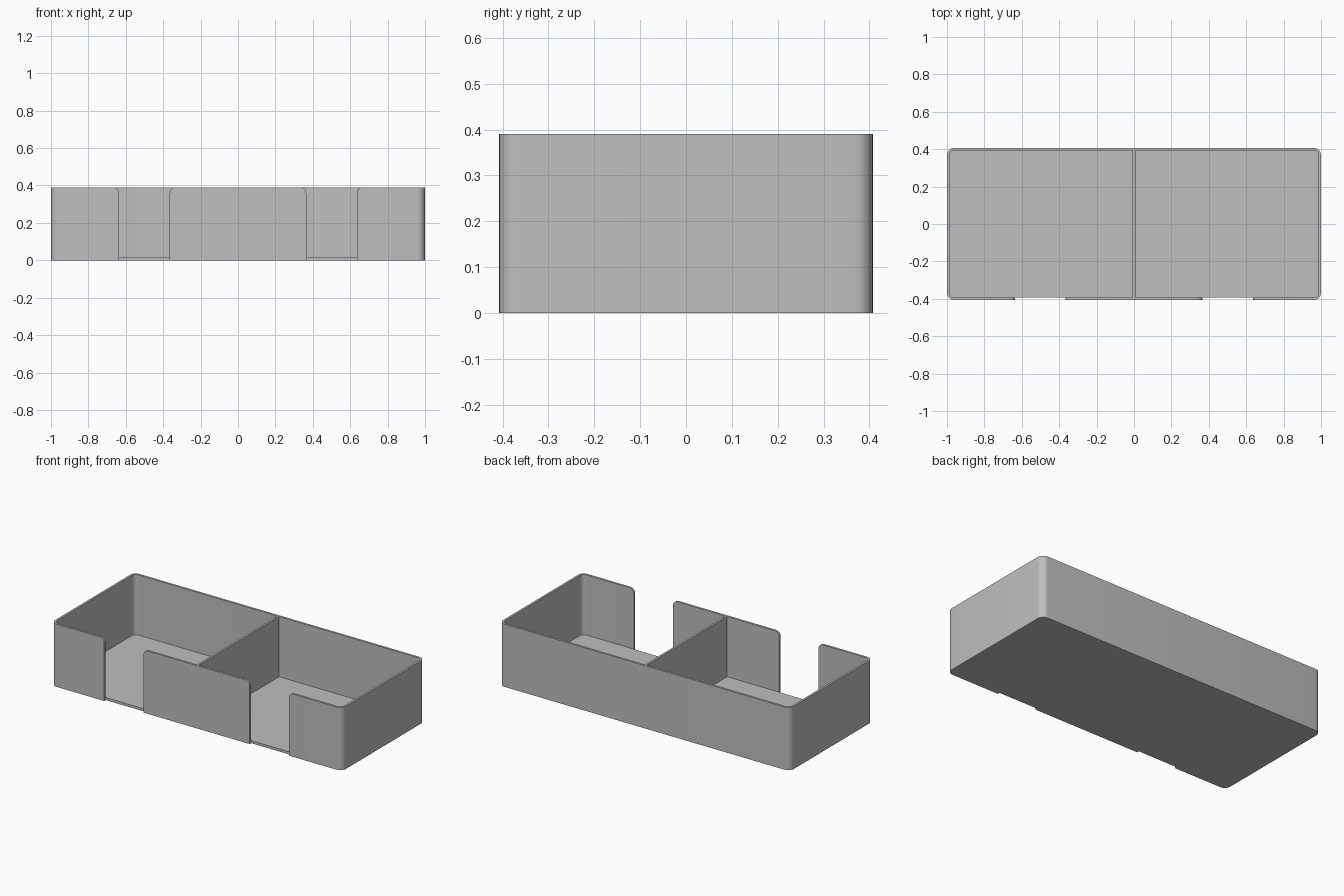
import bpy, bmesh, math
from mathutils import Vector

W, D, H = 2.0, 0.815, 0.39       # outer size
T, FLOOR = 0.0135, 0.016         # wall and floor thickness
R = 0.04                         # outer corner radius
NOTCH_X, NOTCH_HALF, NOTCH_R = 0.5, 0.135, 0.03

cube = bpy.data.objects.get("Cube")
if cube:
    bpy.data.objects.remove(cube, do_unlink=True)

grey = bpy.data.materials.new("plain grey")
grey.use_nodes = True
colour = (0.52, 0.52, 0.52, 1)
grey.diffuse_color = colour
grey.node_tree.nodes["Principled BSDF"].inputs["Base Color"].default_value = colour


def arc(cx, cy, r, start, end, n=8):
    """Points along an arc, angles in degrees."""
    if r == 0:
        return [(cx, cy)]
    angles = [math.radians(start + (end - start) * i / n) for i in range(n + 1)]
    return [(cx + r * math.cos(a), cy + r * math.sin(a)) for a in angles]


def rounded_rect(x0, x1, y0, y1, r_left, r_right):
    return (arc(x1 - r_right, y1 - r_right, r_right, 0, 90)
            + arc(x0 + r_left, y1 - r_left, r_left, 90, 180)
            + arc(x0 + r_left, y0 + r_left, r_left, 180, 270)
            + arc(x1 - r_right, y0 + r_right, r_right, 270, 360))


def prism(name, points, direction):
    """Closed solid from a loop of 3D points pushed along a direction."""
    bm = bmesh.new()
    face = bm.faces.new([bm.verts.new(p) for p in points])
    ext = bmesh.ops.extrude_face_region(bm, geom=[face])
    moved = [g for g in ext["geom"] if isinstance(g, bmesh.types.BMVert)]
    bmesh.ops.translate(bm, verts=moved, vec=Vector(direction))
    bmesh.ops.recalc_face_normals(bm, faces=bm.faces)
    mesh = bpy.data.meshes.new(name)
    bm.to_mesh(mesh)
    bm.free()
    mesh.materials.append(grey)
    obj = bpy.data.objects.new(name, mesh)
    bpy.context.collection.objects.link(obj)
    return obj


# Solid tray body with rounded upright corners
outline = rounded_rect(-W / 2, W / 2, -D / 2, D / 2, R, R)
tray = prism("divided_tray", [(x, y, 0) for x, y in outline], (0, 0, H))

cutters = []
inner_y = D / 2 - T
for side, s in (("left", 1), ("right", -1)):
    # Compartment, rounded at the outer end and square at the divider
    x0, x1 = sorted((s * T / 2, s * (W / 2 - T)))
    radii = (0, R - T) if s > 0 else (R - T, 0)
    loop = rounded_rect(x0, x1, -inner_y, inner_y, *radii)
    cutters.append(prism(side + "_compartment_cutter",
                         [(x, y, FLOOR) for x, y in loop], (0, 0, H)))

    # Finger notch through the front wall, with rounded upper lips
    a, b = s * NOTCH_X - NOTCH_HALF, s * NOTCH_X + NOTCH_HALF
    top, r = H - NOTCH_R, NOTCH_R
    loop = ([(a, -0.1), (b, -0.1)] + arc(b + r, top, r, 180, 90)
            + [(b + r, H + 0.1), (a - r, H + 0.1)]
            + arc(a - r, top, r, 90, 0))
    cutters.append(prism(side + "_notch_cutter",
                         [(x, -D / 2 - 0.1, z) for x, z in loop],
                         (0, T + 0.1005, 0)))

# Carve the compartments and notches
for cutter in cutters:
    cutter.hide_render = True
    mod = tray.modifiers.new(cutter.name, "BOOLEAN")
    mod.operation = "DIFFERENCE"
    mod.solver = "EXACT"
    mod.object = cutter

bpy.context.view_layer.objects.active = tray
tray.select_set(True)
for mod in list(tray.modifiers):
    bpy.ops.object.modifier_apply(modifier=mod.name)
for cutter in cutters:
    bpy.data.objects.remove(cutter, do_unlink=True)

bpy.ops.object.select_all(action="DESELECT")
tray.select_set(True)
bpy.ops.object.shade_smooth_by_angle(angle=math.radians(30))
